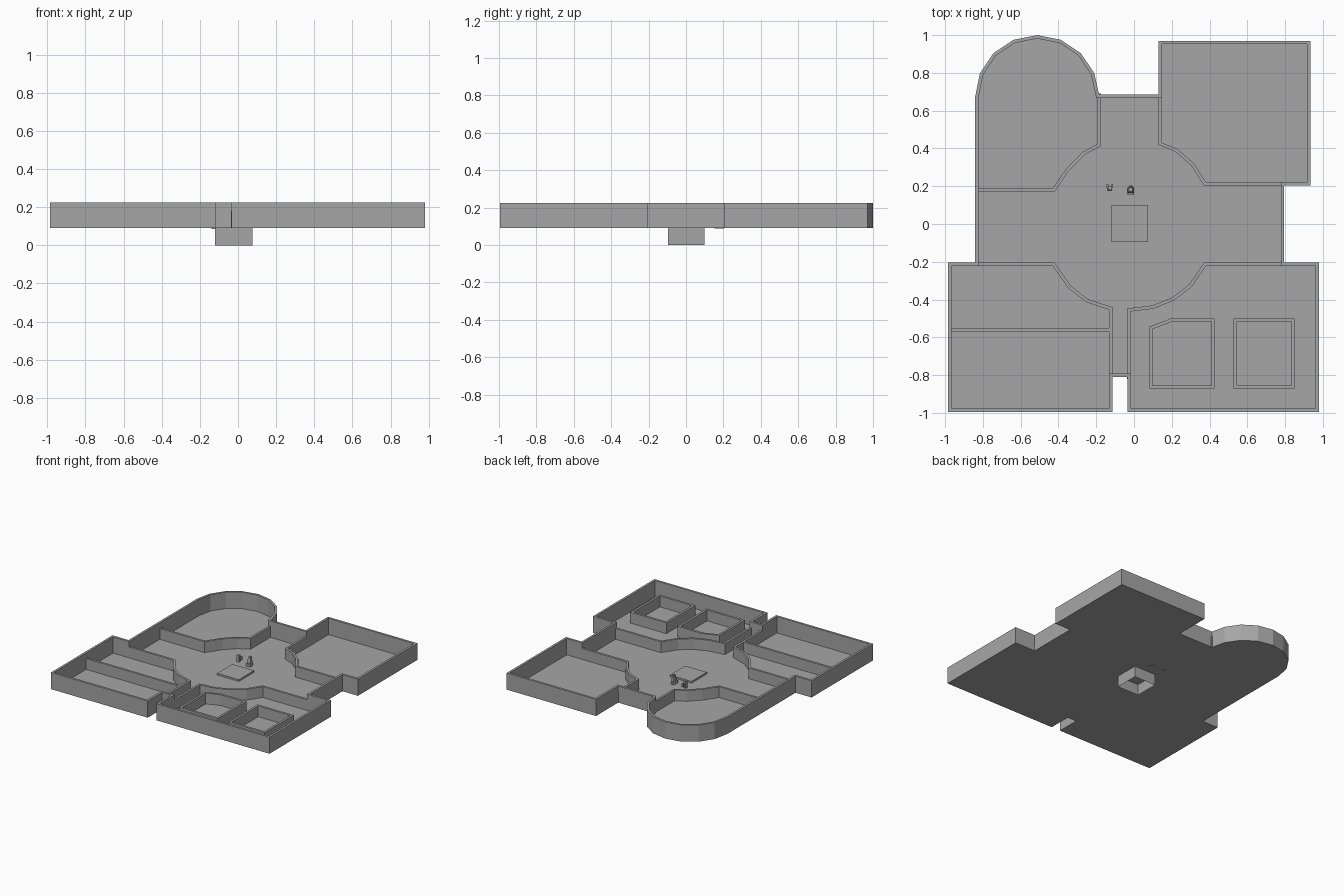
import bpy, bmesh, math
from mathutils import Vector

cube = bpy.data.objects.get("Cube")
if cube:
    bpy.data.objects.remove(cube, do_unlink=True)

grey = bpy.data.materials.new("plain grey")
grey.use_nodes = True
COLOUR = (0.38, 0.38, 0.38, 1)
grey.diffuse_color = COLOUR
grey.node_tree.nodes["Principled BSDF"].inputs["Base Color"].default_value = COLOUR

FLOOR, LOW, HIGH, THICK = 0.09, 0.18, 0.225, 0.018


def finish(bm, name):
    bmesh.ops.recalc_face_normals(bm, faces=bm.faces)
    mesh = bpy.data.meshes.new(name)
    bm.to_mesh(mesh)
    bm.free()
    mesh.materials.append(grey)
    obj = bpy.data.objects.new(name, mesh)
    bpy.context.collection.objects.link(obj)
    return obj


def offset(path, dist, closed):
    """Shift a path to its left by dist, with mitred corners."""
    pts = [Vector(p) for p in path]
    n, out = len(pts), []
    for i, p in enumerate(pts):
        dirs = []
        if closed or i > 0:
            dirs.append((p - pts[i - 1]).normalized())
        if closed or i < n - 1:
            dirs.append((pts[(i + 1) % n] - p).normalized())
        normals = [Vector((-d.y, d.x)) for d in dirs]
        mitre = sum(normals, Vector((0, 0))).normalized()
        out.append(p + mitre * dist / mitre.dot(normals[0]))
    return out


def wall(name, path, top, closed=False, a=-THICK / 2, b=THICK / 2):
    bm = bmesh.new()
    base = FLOOR + 0.001
    rows = []
    for p, q in zip(offset(path, a, closed), offset(path, b, closed)):
        rows.append([bm.verts.new((v.x, v.y, z))
                     for v, z in ((p, base), (p, top), (q, top), (q, base))])
    n = len(rows)
    for i in range(n if closed else n - 1):
        r, s = rows[i], rows[(i + 1) % n]
        for k in range(4):
            bm.faces.new((r[k], r[(k + 1) % 4], s[(k + 1) % 4], s[k]))
    if not closed:
        bm.faces.new(rows[0])
        bm.faces.new(rows[-1])
    return finish(bm, name)


def prism(name, outline, z0, z1, taper=1.0, open_bottom=False):
    """Extrude an outline upward, scaling its top about its middle."""
    bm = bmesh.new()
    pts = [Vector(p) for p in outline]
    mid = sum(pts, Vector((0, 0))) / len(pts)
    low = [bm.verts.new((p.x, p.y, z0)) for p in pts]
    high = [bm.verts.new((*(mid + (p - mid) * taper), z1)) for p in pts]
    bm.faces.new(high)
    if not open_bottom:
        bm.faces.new(low[::-1])
    for i in range(len(pts)):
        j = (i + 1) % len(pts)
        bm.faces.new((low[i], low[j], high[j], high[i]))
    return finish(bm, name)


def rect(x0, x1, y0, y1):
    return [(x0, y0), (x1, y0), (x1, y1), (x0, y1)]


# Outer plan, counter-clockwise, with the round-ended room at the back
apse = [(-0.513 + 0.328 * math.cos(math.pi * i / 8),
         0.672 + 0.328 * math.sin(math.pi * i / 8)) for i in range(1, 9)]
plan = [(-0.985, -0.995), (-0.115, -0.995), (-0.115, -0.81), (-0.035, -0.81),
        (-0.035, -0.995), (0.98, -0.995), (0.98, -0.205), (0.795, -0.205),
        (0.795, 0.205), (0.934, 0.205), (0.934, 0.97), (0.13, 0.97),
        (0.13, 0.685), (-0.185, 0.685)] + apse + [(-0.841, -0.205), (-0.985, -0.205)]
prism("floor", plan, FLOOR, FLOOR + 0.002)
wall("outer_wall", plan, HIGH, closed=True, a=0, b=THICK)

# Lower partitions around the round hall
wall("round_room_partition", [(-0.83, 0.18), (-0.425, 0.18), (-0.35, 0.29),
     (-0.265, 0.375), (-0.185, 0.418), (-0.185, 0.69)], LOW)
wall("back_room_partition", [(0.138, 0.69), (0.138, 0.425), (0.225, 0.39),
     (0.31, 0.315), (0.375, 0.214), (0.8, 0.214)], LOW)
wall("front_left_partition", [(0.8, -0.214), (0.375, -0.214), (0.3, -0.325),
     (0.21, -0.395), (0.1, -0.44), (-0.027, -0.455), (-0.027, -0.82)], LOW)
wall("front_right_partition", [(-0.84, -0.214), (-0.425, -0.214), (-0.34, -0.335),
     (-0.25, -0.405), (-0.124, -0.447), (-0.124, -0.82)], LOW)
wall("room_divider", [(-0.97, -0.56), (-0.124, -0.56)], LOW)

# Free-standing enclosures
wall("chamfered_enclosure", [(0.09, -0.863), (0.418, -0.863), (0.418, -0.508),
     (0.2, -0.508), (0.09, -0.55)], LOW, closed=True)
wall("square_enclosure", rect(0.535, 0.842, -0.863, -0.508), LOW, closed=True)

# Central plinth, hollow underneath
prism("plinth", rect(-0.12, 0.075, -0.096, 0.1), 0, 0.106, open_bottom=True)

# Two small fixtures in the hall
arch = [(-0.034, 0.153), (0, 0.153), (0, 0.188), (-0.008, 0.203),
        (-0.026, 0.203), (-0.034, 0.188)]
prism("large_fixture_base", arch, 0.087, 0.115)
prism("large_fixture_body", [(x, y * 0.7 + 0.056) for x, y in arch], 0.115, 0.165, 0.6)
prism("small_fixture_body", rect(-0.14, -0.115, 0.178, 0.2), 0.087, 0.145, 0.8)
for side, x in (("left", -0.115), ("right", -0.14)):
    prism("small_fixture_arm_" + side, rect(x - 0.005, x + 0.005, 0.19, 0.212), 0.105, 0.13)
